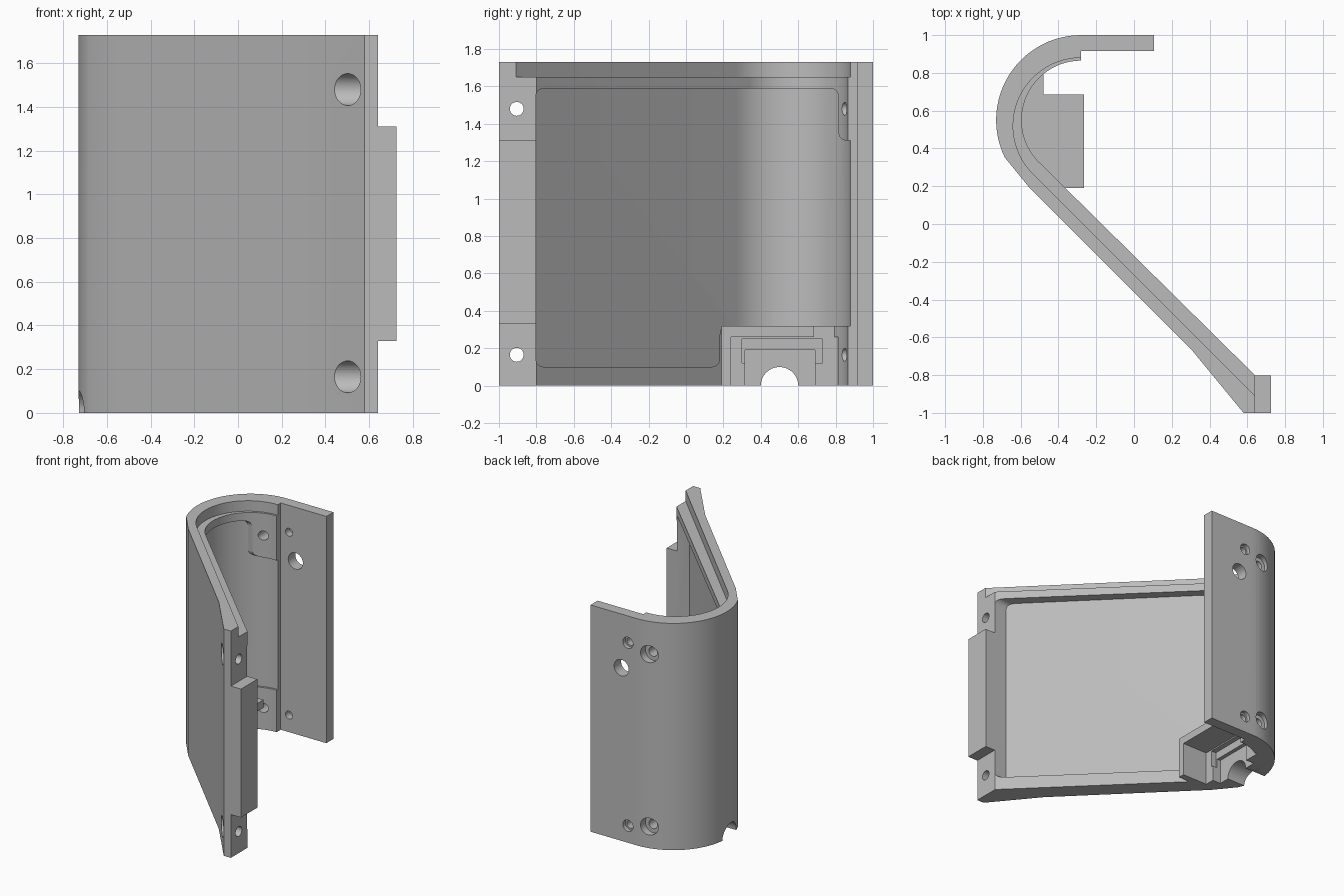
import bpy, bmesh, math
from mathutils import Matrix, Vector

if "Cube" in bpy.data.objects:
    bpy.data.objects.remove(bpy.data.objects["Cube"])

grey = bpy.data.materials.new("plain grey")
grey.diffuse_color = (0.5, 0.5, 0.5, 1)
grey.use_nodes = True
grey.node_tree.nodes["Principled BSDF"].inputs["Base Color"].default_value = grey.diffuse_color
H = 1.73


def make_object(name, bm):
    bmesh.ops.recalc_face_normals(bm, faces=bm.faces)
    me = bpy.data.meshes.new(name)
    bm.to_mesh(me)
    bm.free()
    me.materials.append(grey)
    ob = bpy.data.objects.new(name, me)
    bpy.context.collection.objects.link(ob)
    return ob


def prism(name, pts, lo, hi, axis="z"):
    """Extrude a plan (x, y) along z, or a side outline (y, z) along x."""
    bm = bmesh.new()
    place = (lambda p: (p[0], p[1], lo)) if axis == "z" else (lambda p: (lo, p[0], p[1]))
    face = bm.faces.new([bm.verts.new(place(p)) for p in pts])
    moved = bmesh.ops.extrude_face_region(bm, geom=[face])["geom"]
    step = Vector((0, 0, hi - lo)) if axis == "z" else Vector((hi - lo, 0, 0))
    bmesh.ops.translate(bm, verts=[v for v in moved if isinstance(v, bmesh.types.BMVert)], vec=step)
    return make_object(name, bm)


def box(name, x0, x1, y0, y1, z0, z1):
    return prism(name, [(x0, y0), (x1, y0), (x1, y1), (x0, y1)], z0, z1)


def rod(name, center, radius, length, axis):
    bm = bmesh.new()
    bmesh.ops.create_cone(bm, cap_ends=True, segments=32, radius1=radius, radius2=radius, depth=length)
    turn = Matrix.Rotation(math.pi / 2, 4, "Y" if axis == "x" else "X")
    bmesh.ops.transform(bm, matrix=Matrix.Translation(center) @ turn, verts=bm.verts)
    return make_object(name, bm)


def apply_modifier(ob, mod):
    bpy.context.view_layer.objects.active = ob
    bpy.ops.object.modifier_apply(modifier=mod.name)


def combine(ob, other, operation):
    mod = ob.modifiers.new("combine", "BOOLEAN")
    mod.operation, mod.solver, mod.object = operation, "EXACT", other
    apply_modifier(ob, mod)
    bpy.data.objects.remove(other)


def arc(cx, cy, r, a0, a1, n):
    angles = [math.radians(a0 + (a1 - a0) * i / n) for i in range(n + 1)]
    return [(cx + r * math.cos(a), cy + r * math.sin(a)) for a in angles]


def rounded(pts, r, n=5):
    """Round every corner of an outline."""
    out = []
    for i, p in enumerate(pts):
        p = Vector(p)
        a, b = Vector(pts[i - 1]) - p, Vector(pts[(i + 1) % len(pts)]) - p
        s = p + a.normalized() * min(r, a.length * 0.45)
        e = p + b.normalized() * min(r, b.length * 0.45)
        for k in range(n + 1):
            t = k / n
            out.append(tuple(s * (1 - t) ** 2 + p * 2 * t * (1 - t) + e * t * t))
    return out


# Hooked wall with the flat back plate
outer = [(0.105, 1.0)] + arc(-0.28, 0.55, 0.45, 90, 206, 26) + \
    [(-0.56, 0.2), (0.30, -0.66), (0.58, -1.0), (0.64, -1.0)]
inner = arc(-0.28, 0.55, 0.315, 90, 222, 26) + [(0.64, -0.80)]
shell = prism("curved_shell", outer + inner[::-1] + [(-0.28, 0.915), (0.105, 0.915)], 0, H)

# End tab
combine(shell, box("tab", 0.61, 0.725, -1.0, -0.80, 0.33, 1.31), "UNION")

# Step along the top rim
middle = arc(-0.28, 0.52, 0.36, 90, 225, 26)
combine(shell, prism("rim_cut", middle + [(0.74, -1.01), (0.9, -0.6), (-0.28, 0.3)], 1.65, 1.9), "DIFFERENCE")

# Shallow rounded pocket on the inner side
pocket = prism("pocket_cut", middle + [(0.533, -0.803), (0.75, -0.803), (0.75, -0.5), (-0.27, 0.4),
                                       (-0.27, 0.88)], 0.05, 1.64)
side = rounded([(-0.803, 0.1), (0.18, 0.1), (0.18, 0.32), (0.95, 0.32), (0.95, 1.31),
                (0.815, 1.31), (0.815, 1.59), (-0.803, 1.59)], 0.05)
combine(pocket, prism("pocket_outline", side, -0.9, 0.9, "x"), "INTERSECT")
combine(shell, pocket, "DIFFERENCE")

# Cable housing at the bottom, open below and to the inside
housing = prism("housing", [(-0.265, 0.19), (-0.265, 0.685), (-0.48, 0.685), (-0.48, 0.83), (-0.62, 0.72),
                            (-0.66, 0.5), (-0.60, 0.33), (-0.43, 0.19)], 0, 0.32)
combine(shell, housing, "UNION")
combine(shell, box("housing_cut", -0.48, -0.1, 0.24, 0.812, -0.1, 0.26), "DIFFERENCE")
combine(shell, box("slot_cut", -0.52, -0.4, 0.30, 0.73, 0.12, 0.25), "DIFFERENCE")
combine(shell, box("recess_cut", -0.55, -0.4, 0.315, 0.69, -0.1, 0.19), "DIFFERENCE")
combine(shell, rod("cable_cut", (-0.7, 0.5, 0), 0.1, 0.8, "x"), "DIFFERENCE")

# Screw holes through both ends
for z_end, z_small in ((0.165, 0.13), (1.48, 1.525)):
    combine(shell, rod("end_hole", (0.55, -0.905, z_end), 0.037, 0.5, "x"), "DIFFERENCE")
    combine(shell, rod("end_bore", (0.37, -0.905, z_end), 0.073, 0.4, "x"), "DIFFERENCE")
    combine(shell, rod("arc_hole", (-0.38, 0.9, z_end), 0.035, 0.4, "y"), "DIFFERENCE")
    combine(shell, rod("arc_bore", (-0.38, 1.04, z_end), 0.065, 0.2, "y"), "DIFFERENCE")
    combine(shell, rod("plate_hole", (-0.21, 1.0, z_small), 0.03, 0.3, "y"), "DIFFERENCE")
    combine(shell, rod("plate_bore", (-0.21, 1.04, z_small), 0.043, 0.14, "y"), "DIFFERENCE")
combine(shell, rod("large_hole", (-0.155, 1.0, 1.32), 0.062, 0.3, "y"), "DIFFERENCE")

# Smooth curves, sharp edges
bpy.ops.object.select_all(action="DESELECT")
shell.select_set(True)
bpy.context.view_layer.objects.active = shell
bpy.ops.object.shade_smooth_by_angle(angle=math.radians(30))
